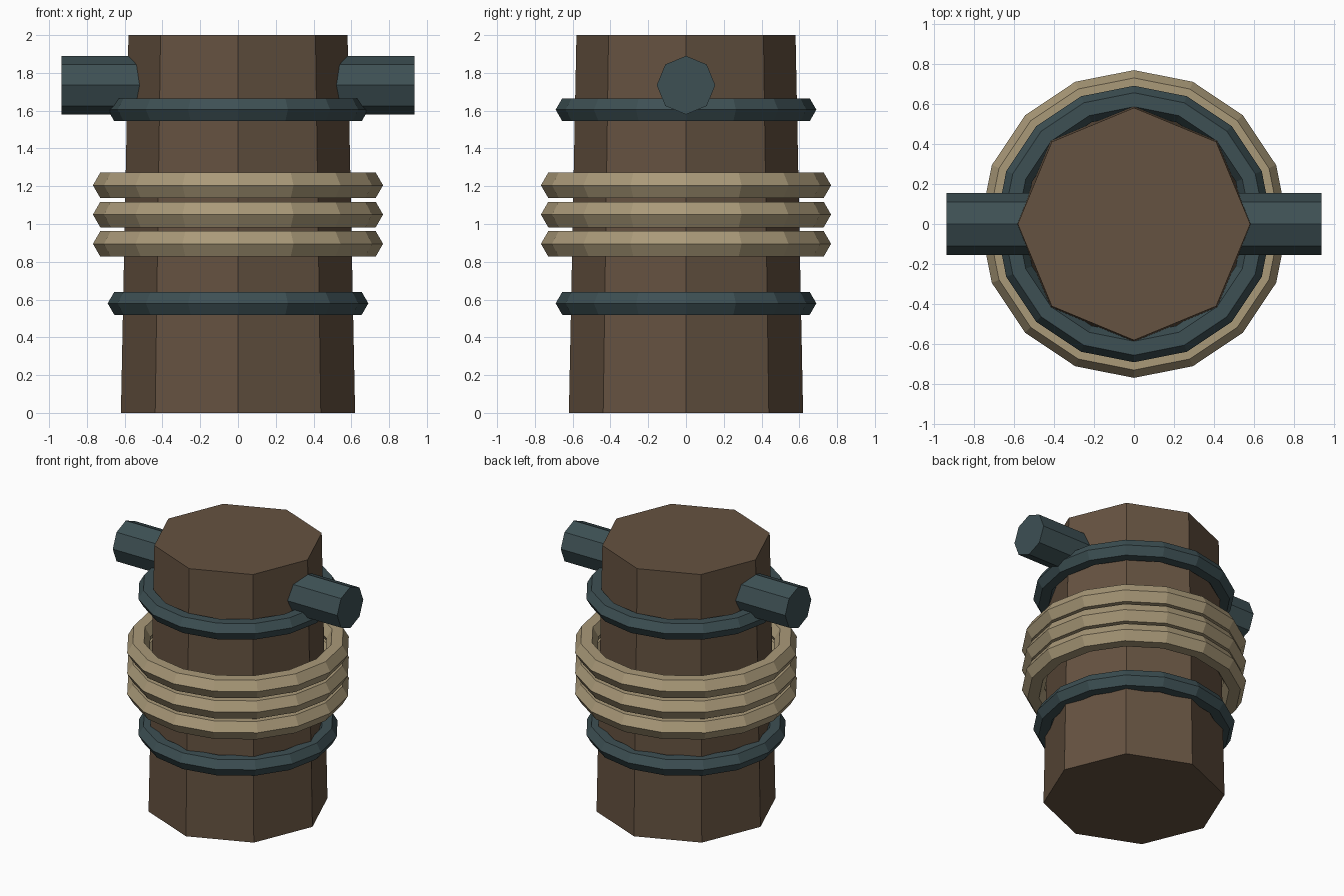
import bpy
from math import pi

if "Cube" in bpy.data.objects:
    bpy.data.objects.remove(bpy.data.objects["Cube"])


def material(name, rgb):
    m = bpy.data.materials.new(name)
    m.diffuse_color = (*rgb, 1)
    m.use_nodes = True
    m.node_tree.nodes["Principled BSDF"].inputs["Base Color"].default_value = m.diffuse_color
    return m


WOOD = material("wood", (0.13, 0.085, 0.052))
IRON = material("iron", (0.047, 0.08, 0.088))
ROPE = material("rope", (0.40, 0.32, 0.19))


def finish(name, mat):
    ob = bpy.context.object
    ob.name = name
    ob.data.materials.append(mat)
    return ob


def ring(name, z, major, minor, mat):
    bpy.ops.mesh.primitive_torus_add(location=(0, 0, z), major_segments=16, minor_segments=6,
                                     major_radius=major, minor_radius=minor)
    return finish(name, mat)


# Tapered octagonal post
bpy.ops.mesh.primitive_cone_add(vertices=8, radius1=0.62, radius2=0.58, depth=2, location=(0, 0, 1))
finish("post", WOOD)

# Cross pin through the top
bpy.ops.mesh.primitive_cylinder_add(vertices=8, radius=0.155, depth=1.87,
                                    location=(0, 0, 1.735), rotation=(0, pi / 2, 0))
finish("cross_pin", IRON)

# Iron bands
for name, z in (("lower_band", 0.58), ("upper_band", 1.605)):
    ring(name, z, 0.62, 0.07, IRON)

# Rope coils
for i in range(3):
    ring(f"rope_coil_{i + 1}", 0.895 + 0.155 * i, 0.69, 0.078, ROPE)
